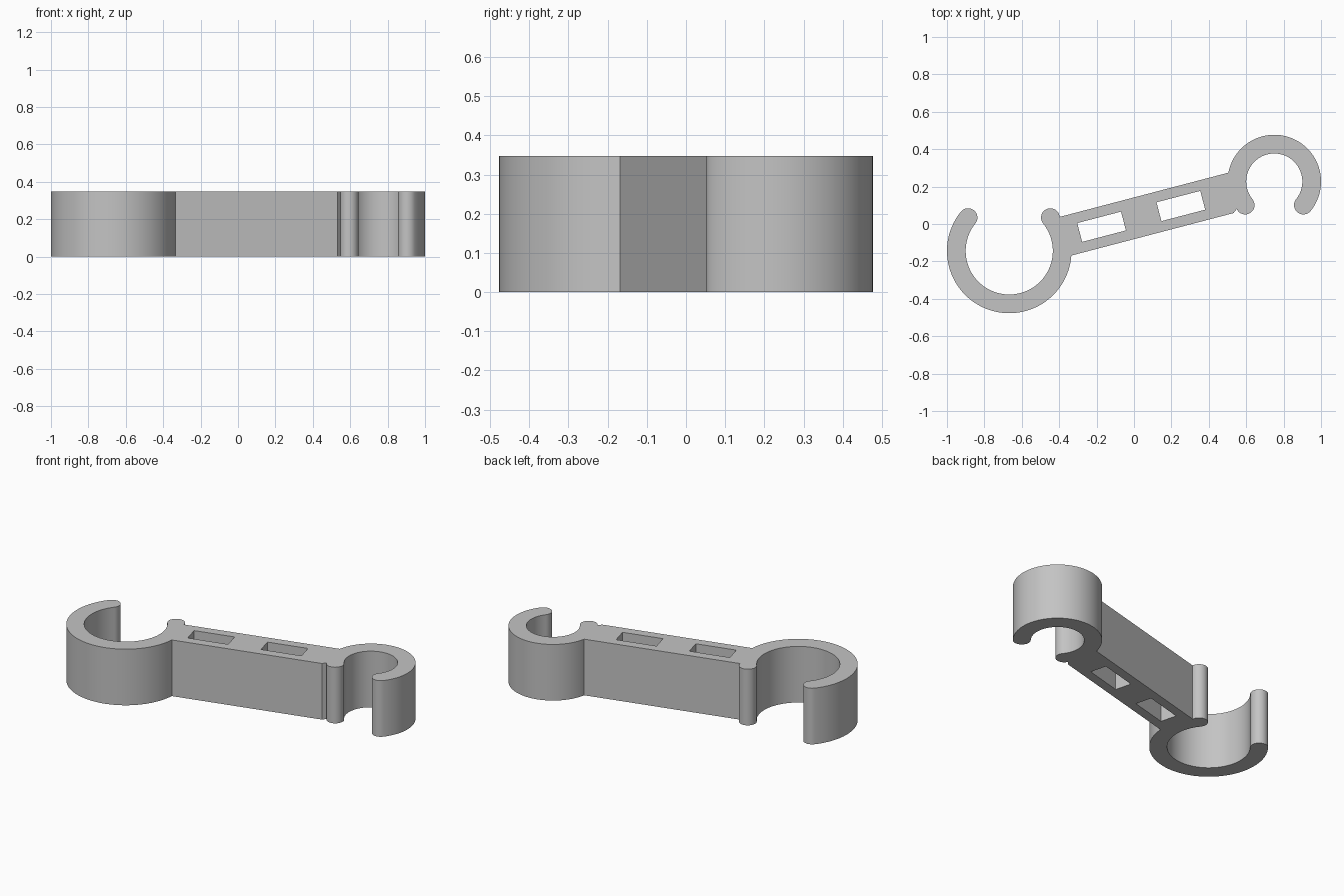
import bpy
from math import sin, cos, asin, atan2, radians
from mathutils import Vector

cube = bpy.data.objects.get("Cube")
if cube:
    bpy.data.objects.remove(cube, do_unlink=True)

HEIGHT = 0.347
WALL = 0.1                      # clip wall thickness
HALF_BAR = 0.108                # half the bar width
BIG, SMALL = Vector((-0.667, -0.144)), Vector((0.75, 0.227))
TILT = atan2(SMALL.y - BIG.y, SMALL.x - BIG.x)
ALONG = Vector((cos(TILT), sin(TILT)))
ACROSS = Vector((-sin(TILT), cos(TILT)))


def arc(centre, radius, start, end, steps):
    angles = [start + (end - start) * i / steps for i in range(steps + 1)]
    return [centre + radius * Vector((cos(a), sin(a))) for a in angles]


def clip(centre, radius, turn, last):
    """C-shaped clip with rounded tips, open at the top, then turned."""
    left, right = radians(-219), radians(39)
    first = TILT - asin(HALF_BAR / radius)
    mid, tip = radius - WALL / 2, WALL / 2
    zero = Vector((0, 0))
    pts = arc(zero, radius, first, left, 64)
    pts += arc(arc(zero, mid, left, left, 1)[0], tip, left, left - radians(180), 20)[1:]
    pts += arc(zero, radius - WALL, left, right, 64)[1:]
    pts += arc(arc(zero, mid, right, right, 1)[0], tip, right + radians(180), last, 20)[1:]
    return [centre + turn * p for p in pts]


def slot(offset):
    """Rectangular window through the bar."""
    middle = (BIG + SMALL) / 2 + ALONG * offset
    return [middle + ALONG * u * 0.121 + ACROSS * v * 0.052
            for u, v in ((-1, -1), (1, -1), (1, 1), (-1, 1))]


# Outline: big clip, bar, small clip, small notch beside its inner tip
outline = clip(BIG, 0.333, 1, radians(4.5))
outline += clip(SMALL, 0.25, -1, radians(25))
outline.append(SMALL - ALONG * 0.253 - ACROSS * HALF_BAR)

# Filled profile with two slots, extruded to full height
curve = bpy.data.curves.new("double_clip_profile", 'CURVE')
curve.dimensions = '2D'
curve.fill_mode = 'BOTH'
curve.extrude = HEIGHT / 2
for loop in (outline, slot(-0.222), slot(0.216)):
    spline = curve.splines.new('POLY')
    spline.points.add(len(loop) - 1)
    for point, p in zip(spline.points, loop):
        point.co = (p.x, p.y, 0, 1)
    spline.use_cyclic_u = True

body = bpy.data.objects.new("double_clip", curve)
bpy.context.collection.objects.link(body)
bpy.ops.object.select_all(action='DESELECT')
body.select_set(True)
bpy.context.view_layer.objects.active = body
bpy.ops.object.convert(target='MESH')
body = bpy.context.object

# Weld caps to walls, stand on the ground and smooth the round walls
bpy.ops.object.mode_set(mode='EDIT')
bpy.ops.mesh.select_all(action='SELECT')
bpy.ops.mesh.remove_doubles(threshold=0.0001)
bpy.ops.mesh.normals_make_consistent(inside=False)
bpy.ops.object.mode_set(mode='OBJECT')
for v in body.data.vertices:
    v.co.z += HEIGHT / 2
bpy.ops.object.shade_smooth_by_angle(angle=radians(30))

grey = bpy.data.materials.new("grey_plastic")
grey.use_nodes = True
colour = (0.55, 0.55, 0.55, 1)
grey.diffuse_color = colour
grey.node_tree.nodes["Principled BSDF"].inputs["Base Color"].default_value = colour
body.data.materials.clear()
body.data.materials.append(grey)
